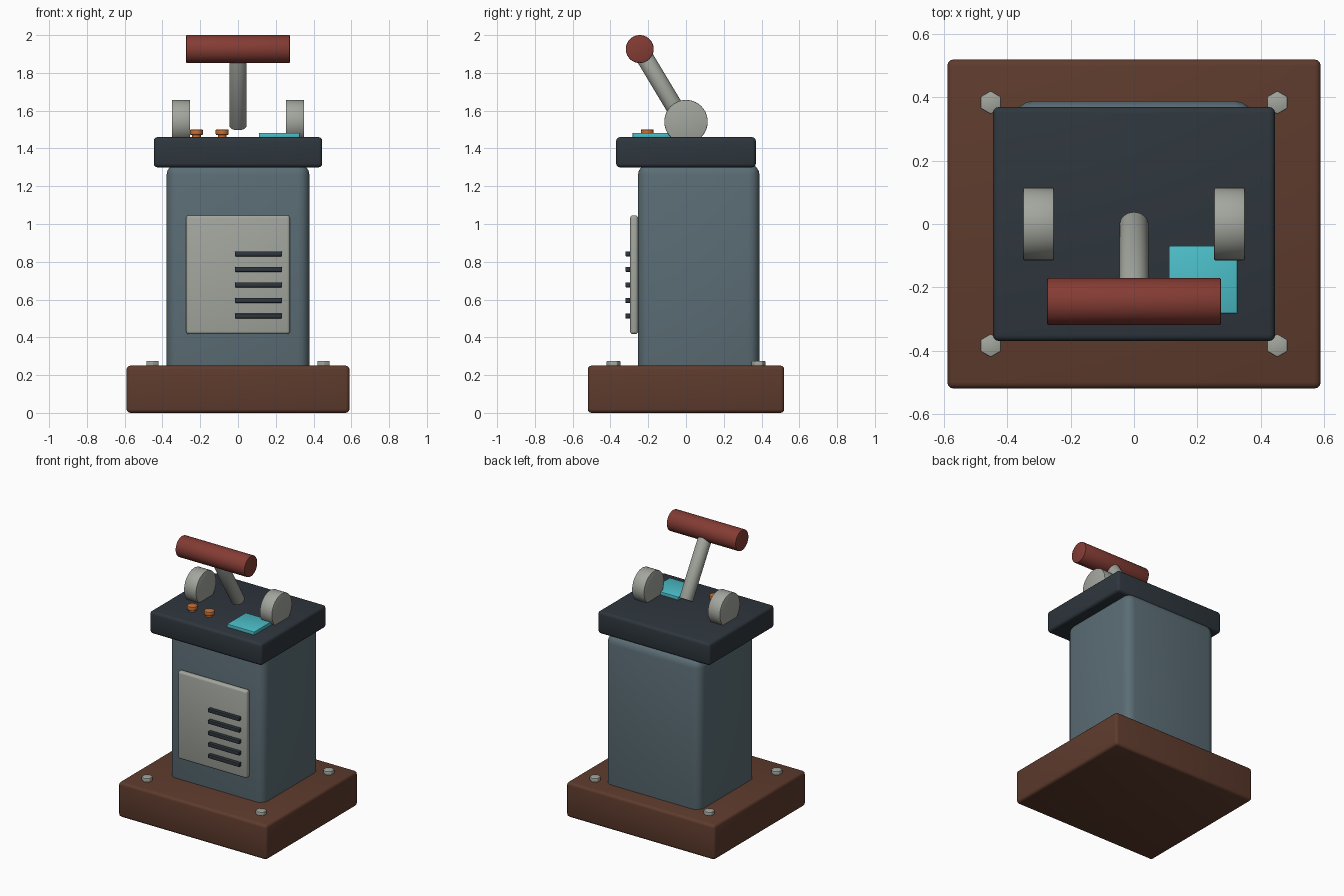
import bpy, math
from mathutils import Vector

if "Cube" in bpy.data.objects:
    bpy.data.objects.remove(bpy.data.objects["Cube"])


def material(name, rgb):
    lin = [((c / 255 + 0.055) / 1.055) ** 2.4 for c in rgb]
    m = bpy.data.materials.new(name)
    m.diffuse_color = (*lin, 1)
    m.use_nodes = True
    m.node_tree.nodes["Principled BSDF"].inputs["Base Color"].default_value = m.diffuse_color
    return m


BROWN = material("brown_base", (94, 59, 45))
SLATE = material("slate_blue", (91, 109, 117))
DARK = material("dark_navy", (46, 54, 61))
GREY = material("warm_grey", (163, 166, 158))
RED = material("grip_red", (132, 60, 52))
ORANGE = material("button_orange", (202, 112, 52))
CYAN = material("screen_cyan", (76, 190, 200))


def finish(ob, name, mat, bevel, segments):
    ob.name = name
    ob.data.name = name
    ob.data.materials.append(mat)
    if bevel:
        mod = ob.modifiers.new("Bevel", 'BEVEL')
        mod.width = bevel
        mod.segments = segments
        mod.limit_method = 'ANGLE'
        mod.angle_limit = math.radians(40)
        bpy.ops.object.modifier_apply(modifier=mod.name)
    bpy.ops.object.shade_smooth_by_angle(angle=math.radians(35))
    return ob


def box(name, lo, hi, mat, bevel=0.0, segments=3):
    lo, hi = Vector(lo), Vector(hi)
    bpy.ops.mesh.primitive_cube_add(size=1, location=(lo + hi) / 2)
    ob = bpy.context.object
    ob.scale = hi - lo
    bpy.ops.object.transform_apply(location=False, rotation=False, scale=True)
    return finish(ob, name, mat, bevel, segments)


def rod(name, a, b, r, mat, sides=32, bevel=0.0, r2=None):
    a, b = Vector(a), Vector(b)
    d = b - a
    bpy.ops.mesh.primitive_cone_add(vertices=sides, radius1=r, radius2=r if r2 is None else r2,
                                    depth=d.length, location=(a + b) / 2)
    ob = bpy.context.object
    ob.rotation_euler = d.to_track_quat('Z', 'Y').to_euler() if abs(d.normalized().z) < 0.999 else (0, 0, 0)
    return finish(ob, name, mat, bevel, 2)


# Base, column and console top
box("base", (-0.59, -0.52, 0), (0.59, 0.52, 0.25), BROWN, 0.02)
box("column", (-0.378, -0.254, 0.17), (0.378, 0.389, 1.32), SLATE, 0.06, 4)
box("console_top", (-0.446, -0.37, 1.30), (0.446, 0.37, 1.46), DARK, 0.02)

# Hex bolts on the base corners
for sx in (-1, 1):
    for sy in (-1, 1):
        x, y = sx * 0.453, sy * 0.384
        rod("base_bolt", (x, y, 0.24), (x, y, 0.275), 0.037, GREY, 6, 0.004)

# Front panel with vent slats
box("front_panel", (-0.275, -0.296, 0.417), (0.275, -0.254, 1.046), GREY, 0.015)
for i in range(5):
    z = 0.513 + i * 0.0822
    box("vent_slat", (-0.016, -0.321, z - 0.013), (0.233, -0.29, z + 0.013), DARK, 0.004, 2)

# Pivot discs
for sx in (-1, 1):
    rod("pivot_disc", (sx * 0.253, 0, 1.542), (sx * 0.35, 0, 1.542), 0.115, GREY, 40, 0.004)

# Lever and grip
rod("lever_arm", (0, 0, 1.518), (0, -0.245, 1.926), 0.046, GREY, 32, 0.005)
rod("lever_grip", (-0.275, 0, 0), (0.275, 0, 0), 0.074, RED, 40, 0.005).location = (0, -0.245, 1.926)

# Buttons: narrow stem under a wider cap
for x in (-0.22, -0.084):
    rod("button_stem", (x, -0.205, 1.455), (x, -0.205, 1.476), 0.023, ORANGE, 24)
    rod("button_cap", (x, -0.205, 1.472), (x, -0.205, 1.5), 0.034, ORANGE, 24, 0.004)

# Screen
box("screen", (0.11, -0.283, 1.455), (0.327, -0.069, 1.483), CYAN, 0.004, 2)
